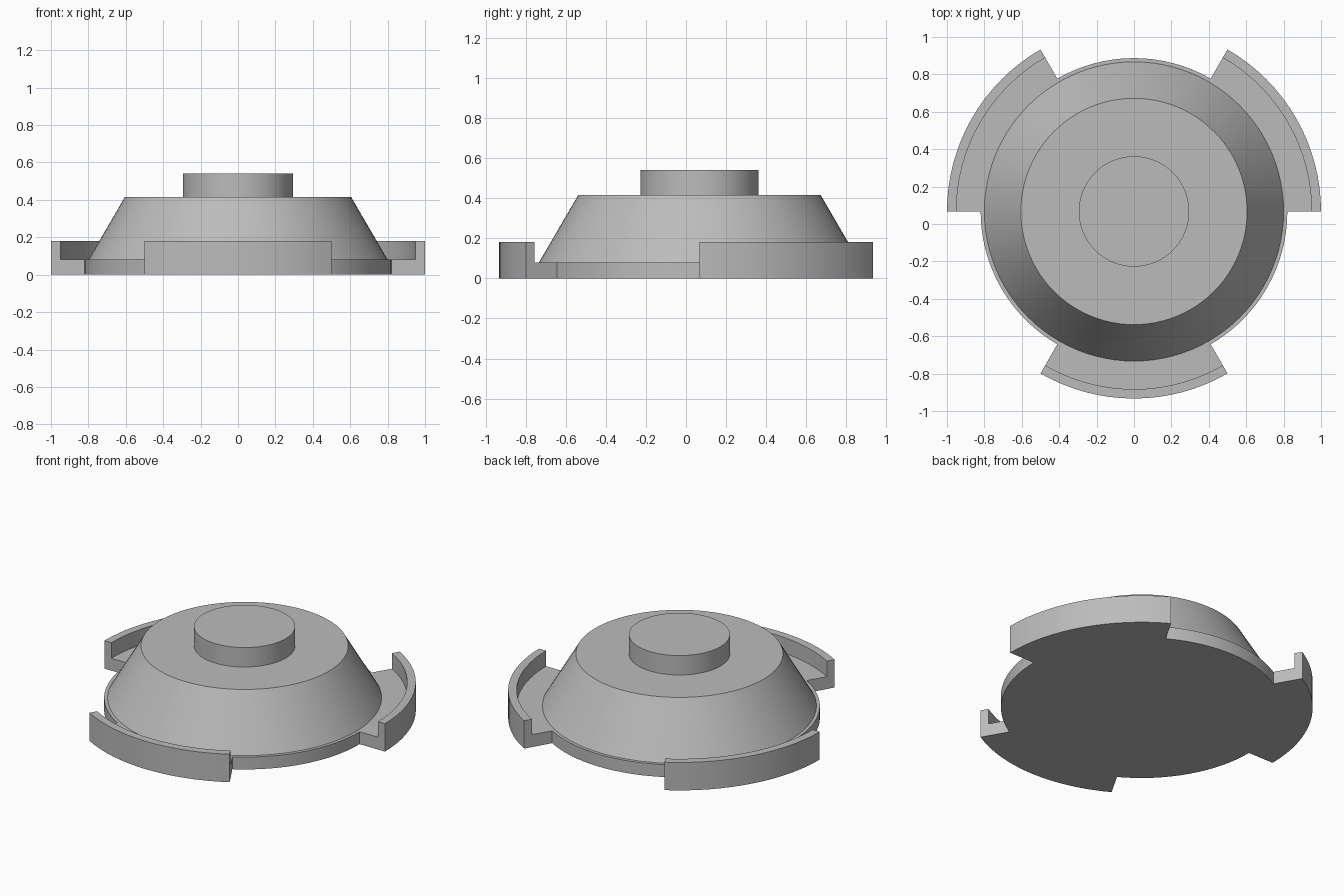
import bpy
import bmesh
from math import atan2, degrees, radians
from mathutils import Matrix, Vector

SEGMENTS = 96
RIM, LIP_INNER, LIP_OUTER = 0.82, 0.95, 1.0
BASE_TOP, LIP_TOP = 0.08, 0.18
CENTRE_Y = 0.067

if "Cube" in bpy.data.objects:
    bpy.data.objects.remove(bpy.data.objects["Cube"])

grey = bpy.data.materials.new("plain grey")
grey.use_nodes = True
colour = (0.5, 0.5, 0.5, 1)
grey.diffuse_color = colour
grey.node_tree.nodes["Principled BSDF"].inputs["Base Color"].default_value = colour


def in_tab(face):
    """True inside the three 60 degree tab sectors."""
    c = face.calc_center_median()
    return degrees(atan2(c.y, c.x)) % 120 < 60


def extrude(bm, faces):
    """Extrude a face region; return its new faces and vertices."""
    geom = bmesh.ops.extrude_face_region(bm, geom=faces)["geom"]
    return ([f for f in geom if isinstance(f, bmesh.types.BMFace)],
            [v for v in geom if isinstance(v, bmesh.types.BMVert)])


def push_to_radius(verts, radius):
    for v in verts:
        v.co.xy = v.co.xy.normalized() * radius


# Turned body: base disc, sloping cone and top boss
bm = bmesh.new()
profile = [(0, 0), (RIM, 0), (RIM, BASE_TOP), (0.80, BASE_TOP),
           (0.605, 0.415), (0.295, 0.415), (0.295, 0.54), (0, 0.54)]
points = [bm.verts.new((r, 0, z)) for r, z in profile]
edges = [bm.edges.new(pair) for pair in zip(points, points[1:])]
bmesh.ops.spin(bm, geom=points + edges, axis=(0, 0, 1), cent=(0, 0, 0),
               angle=radians(360), steps=SEGMENTS, use_merge=True)
bmesh.ops.remove_doubles(bm, verts=bm.verts[:], dist=0.0005)
bmesh.ops.recalc_face_normals(bm, faces=bm.faces[:])

# Three tabs drawn out of the rim in two steps
tabs = [f for f in bm.faces if in_tab(f) and abs(f.normal.z) < 0.1
        and f.calc_center_median().z < BASE_TOP]
tabs, verts = extrude(bm, tabs)
push_to_radius(verts, LIP_INNER)
tabs, verts = extrude(bm, tabs)
push_to_radius(verts, LIP_OUTER)
bm.normal_update()

# Raised lip along the outer edge of each tab
lips = [f for f in bm.faces if f.normal.z > 0.9
        and f.calc_center_median().xy.length > LIP_INNER]
lips, verts = extrude(bm, lips)
bmesh.ops.translate(bm, verts=verts, vec=Vector((0, 0, LIP_TOP - BASE_TOP)))

bmesh.ops.recalc_face_normals(bm, faces=bm.faces[:])
bmesh.ops.transform(bm, matrix=Matrix.Translation((0, CENTRE_Y, 0)), verts=bm.verts[:])

mesh = bpy.data.meshes.new("tabbed_cap")
bm.to_mesh(mesh)
bm.free()
mesh.materials.append(grey)
cap = bpy.data.objects.new("tabbed_cap", mesh)
bpy.context.collection.objects.link(cap)

bpy.ops.object.select_all(action="DESELECT")
cap.select_set(True)
bpy.context.view_layer.objects.active = cap
bpy.ops.object.shade_smooth_by_angle(angle=radians(25))
